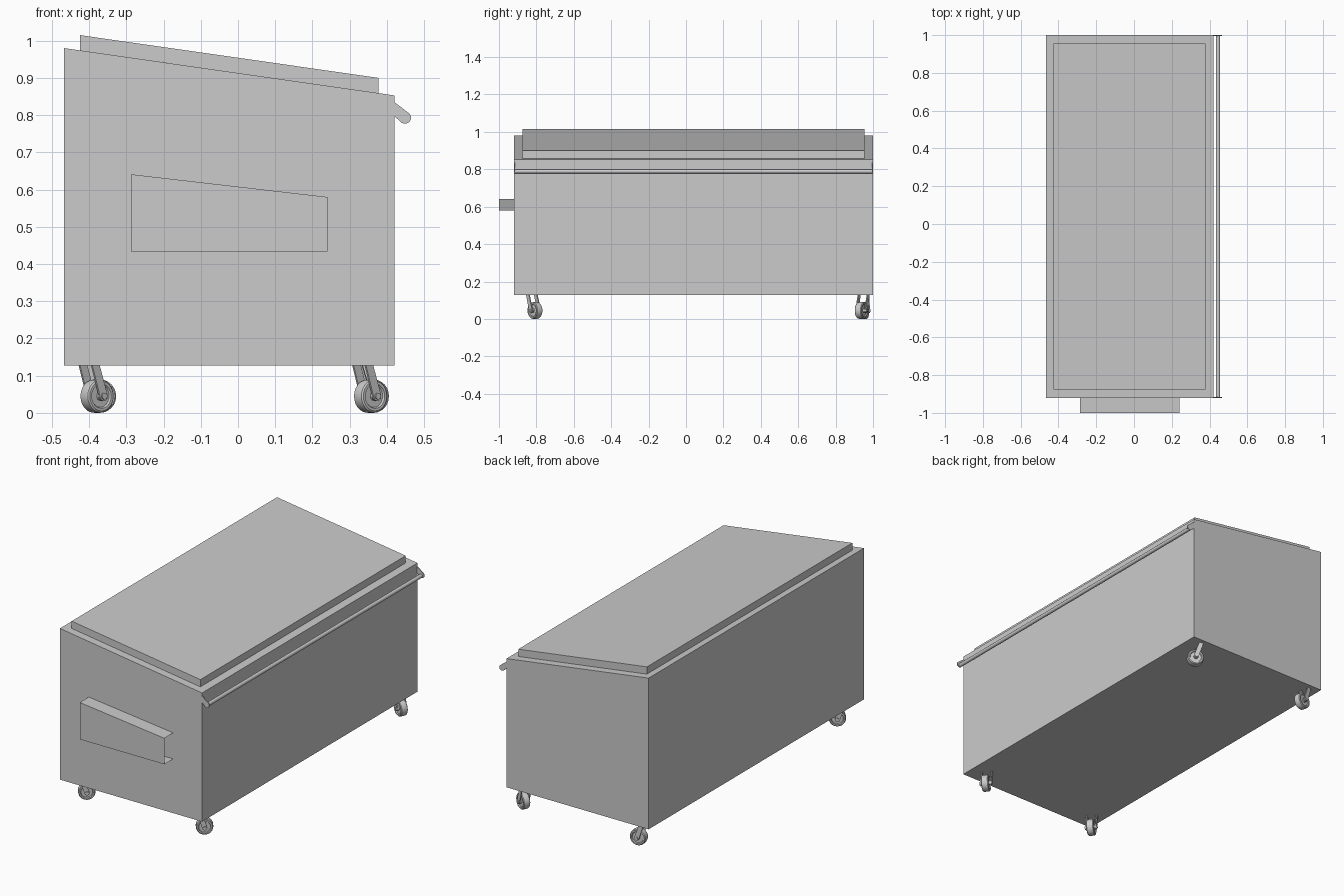
import bpy, bmesh
from math import sin, cos, pi, radians
from mathutils import Matrix

if "Cube" in bpy.data.objects:
    bpy.data.objects.remove(bpy.data.objects["Cube"])


def finish(name, bm, smooth=False, matrix=None):
    bmesh.ops.recalc_face_normals(bm, faces=bm.faces)
    me = bpy.data.meshes.new(name)
    bm.to_mesh(me)
    bm.free()
    ob = bpy.data.objects.new(name, me)
    bpy.context.collection.objects.link(ob)
    if matrix:
        ob.matrix_world = matrix
    if smooth:
        bpy.ops.object.select_all(action='DESELECT')
        ob.select_set(True)
        bpy.context.view_layer.objects.active = ob
        bpy.ops.object.shade_smooth_by_angle(angle=radians(35))
    return ob


def extrude(bm, pts, y0, y1):
    """Closed XZ profile swept along y."""
    a = [bm.verts.new((x, y0, z)) for x, z in pts]
    b = [bm.verts.new((x, y1, z)) for x, z in pts]
    n = len(pts)
    bm.faces.new(a)
    bm.faces.new(b[::-1])
    for i in range(n):
        j = (i + 1) % n
        bm.faces.new((a[i], b[i], b[j], a[j]))


def lathe(bm, profile, cx, cz, seg=24):
    """(radius, y) profile turned about a y-parallel axis."""
    rings = [[bm.verts.new((cx + r * cos(2 * pi * k / seg), y, cz + r * sin(2 * pi * k / seg)))
              for k in range(seg)] for r, y in profile]
    for a, b in zip(rings, rings[1:]):
        for k in range(seg):
            m = (k + 1) % seg
            bm.faces.new((a[k], a[m], b[m], b[k]))
    bm.faces.new(rings[0])
    bm.faces.new(rings[-1])


def arc(cx, cz, r, a0, a1, n=8):
    return [(cx + r * cos(radians(a0 + (a1 - a0) * i / n)),
             cz + r * sin(radians(a0 + (a1 - a0) * i / n))) for i in range(n + 1)]


Y0, Y1 = -0.92, 1.0

# Container body with sloping top
bm = bmesh.new()
extrude(bm, [(-0.467, 0.127), (0.42, 0.127), (0.42, 0.853), (-0.467, 0.98)], Y0, Y1)
finish("body", bm)

# Raised lid slab following the slope
bm = bmesh.new()
extrude(bm, [(-0.425, 0.974), (0.378, 0.859), (0.378, 0.90), (-0.425, 1.015)], -0.875, 0.955)
finish("lid", bm)

# Lifting sleeve: open-ended thin sheet on the front end
bm = bmesh.new()
strip = [[bm.verts.new((x, y, z)) for x, z in ends] for y, ends in (
    (Y0, ((-0.287, 0.641), (0.24, 0.58))), (-1.0, ((-0.287, 0.641), (0.24, 0.58))),
    (-1.0, ((-0.287, 0.433), (0.24, 0.433))), (Y0, ((-0.287, 0.433), (0.24, 0.433))))]
for a, b in zip(strip, strip[1:]):
    bm.faces.new((a[0], a[1], b[1], b[0]))
finish("lift_sleeve", bm)

# Long bar held by a rounded tab at each end
bm = bmesh.new()
lathe(bm, [(0.011, Y0), (0.011, Y1)], 0.445, 0.789, 12)
finish("handle_bar", bm, True)
tab = [(0.40, 0.812), (0.42, 0.797)] + arc(0.449, 0.793, 0.016, -130, 55) + [(0.42, 0.835), (0.40, 0.846)]
for name, y in (("front_bar_tab", Y0), ("rear_bar_tab", Y1 - 0.005)):
    bm = bmesh.new()
    extrude(bm, tab, y, y + 0.005)
    finish(name, bm)

# Swivel casters: pivot at local origin, wheel trails along local +x
TRAIL, R = 0.027, 0.045
half = [(0.012, -0.021), (0.012, -0.014), (0.030, -0.014), (0.033, -0.0195), (0.040, -0.0195),
        (0.044, -0.016), (R, -0.010)]
wheel = half + [(r, -y) for r, y in reversed(half)]
leg = [(-0.013, 0.130)] + arc(TRAIL, R, 0.013, 190, 375) + [(0.012, 0.130)]

for name, x, y, angle in (("front_left", -0.400, -0.824, 38), ("front_right", 0.335, -0.824, 38),
                          ("rear_left", -0.400, 0.948, 10), ("rear_right", 0.335, 0.950, -27)):
    m = Matrix.Translation((x, y, 0)) @ Matrix.Rotation(radians(angle), 4, 'Z')
    bm = bmesh.new()
    lathe(bm, wheel, TRAIL, R)
    finish(name + "_wheel", bm, True, m)
    bm = bmesh.new()
    for s in (-1, 1):
        extrude(bm, leg, s * 0.024, s * 0.030)
    lathe(bm, [(0.009, -0.034), (0.009, 0.034)], TRAIL, R, 12)
    finish(name + "_fork", bm, True, m)
